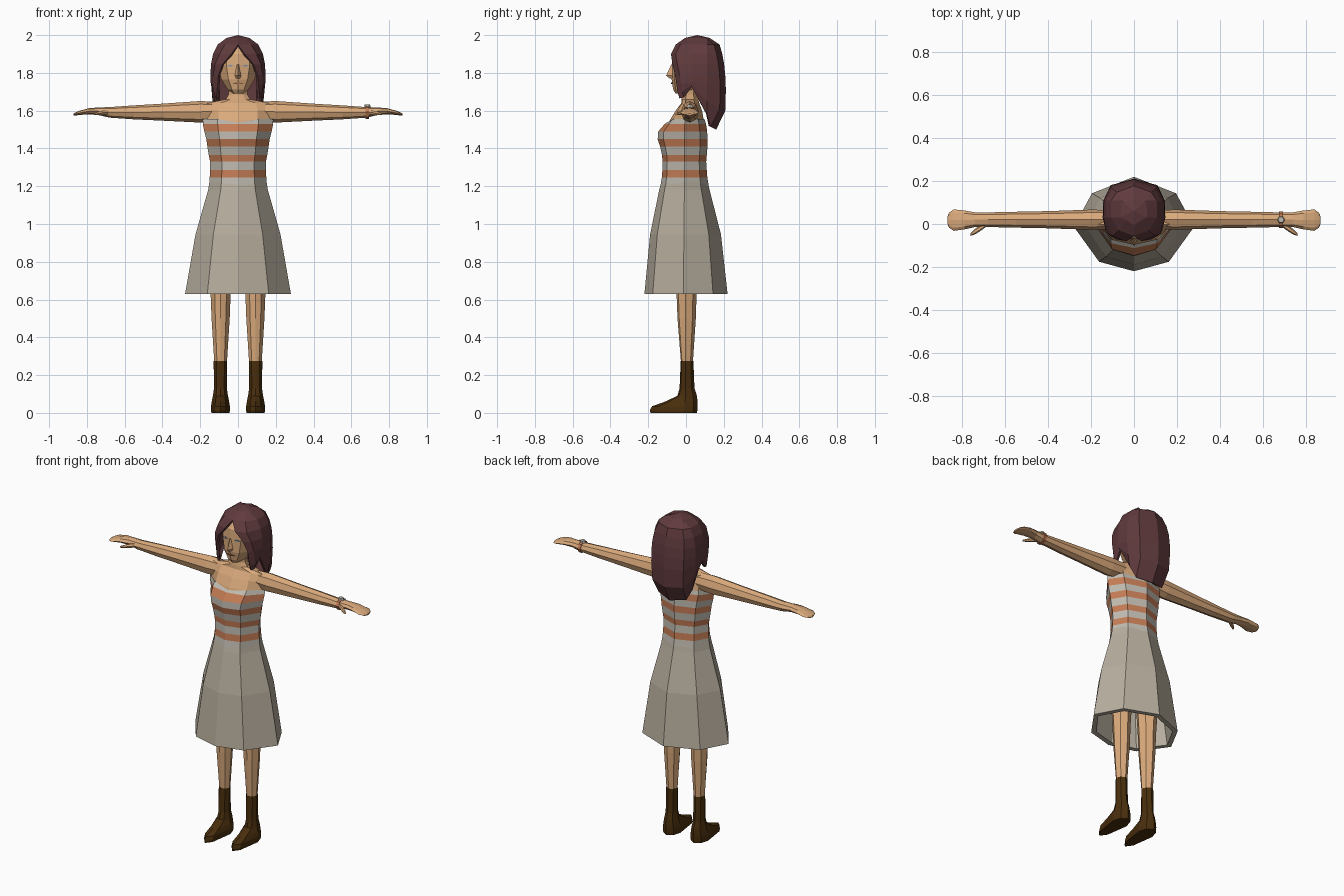
import bpy, bmesh, math
from mathutils import Vector

def material(name, rgb):
    m = bpy.data.materials.new(name)
    m.diffuse_color = (*rgb, 1)
    return m

SKIN = material("skin", (0.70, 0.40, 0.20))
CLOTH = material("grey cloth", (0.47, 0.42, 0.34))
PALE = material("pale cloth", (0.52, 0.49, 0.43))
ORANGE = material("orange stripe", (0.55, 0.20, 0.09))
HAIR = material("dark red hair", (0.115, 0.042, 0.046))
BOOT = material("brown leather", (0.065, 0.027, 0.004))
EYE = material("blue grey", (0.25, 0.30, 0.36))
LIP = material("lip", (0.36, 0.14, 0.08))

def finish(name, bm, mats):
    bmesh.ops.remove_doubles(bm, verts=bm.verts, dist=0.0005)
    bmesh.ops.recalc_face_normals(bm, faces=bm.faces)
    me = bpy.data.meshes.new(name)
    bm.to_mesh(me)
    bm.free()
    for m in mats:
        me.materials.append(m)
    ob = bpy.data.objects.new(name, me)
    bpy.context.collection.objects.link(ob)
    return ob

def loft(name, rings, *mats, caps=(True, True), closed=True, rule=None):
    """Skin a list of point rings; rule gives the material index of each row."""
    bm = bmesh.new()
    rows = [[bm.verts.new(p) for p in r] for r in rings]
    n = len(rows[0])
    for k, (a, b) in enumerate(zip(rows, rows[1:])):
        for i in range(n if closed else n - 1):
            j = (i + 1) % n
            f = bm.faces.new((a[i], a[j], b[j], b[i]))
            f.material_index = rule(k) if rule else 0
    if caps[0]:
        bm.faces.new(rows[0])
    if caps[1]:
        bm.faces.new(rows[-1])
    return finish(name, bm, mats)

# eight-sided body cross-section, as fractions of half width and depth
HALF = [(0.58, -0.8), (1, -0.06), (0.7, 0.65)]
SHAPE = [(0, -1)] + HALF + [(0, 1)] + [(-x, y) for x, y in reversed(HALF)]

def ring(z, w, front, back, cx=0):
    return [(cx + x * w, -y * front if y < 0 else y * back, z) for x, y in SHAPE]

# skirt: outer wall, then inner wall back up
outer = [(1.225, .151, -.13, .115), (1.18, .158, -.142, .125), (.945, .225, -.19, .185), (.63, .28, -.22, .22)]
inner = [(.63, .25, -.19, .19), (.945, .198, -.163, .158), (1.15, .14, -.12, .105)]
loft("skirt", [ring(*r) for r in outer + inner], CLOTH, caps=(False, True))

# striped bodice: every second row is orange
levels = [(1.205, .152, -.135, .12), (1.245, .15, -.128, .113), (1.285, .147, -.125, .11),
          (1.33, .148, -.124, .107), (1.365, .155, -.127, .11), (1.41, .162, -.137, .114),
          (1.45, .168, -.15, .114), (1.49, .178, -.147, .112), (1.53, .186, -.112, .106),
          (1.555, .187, -.088, .098)]
rings = [ring(*r) for r in levels]
rings[-1][0] = (0, -.095, 1.537)          # neckline dip
loft("bodice", rings, PALE, ORANGE, caps=(False, False), rule=lambda k: k % 2)

# shoulders and neck
loft("shoulders_and_neck", [ring(*r) for r in [
    (1.50, .165, -.105, .095), (1.55, .178, -.085, .094), (1.60, .18, -.055, .085),
    (1.64, .165, -.025, .07), (1.66, .065, -.025, .065), (1.685, .05, -.02, .062),
    (1.76, .046, -.03, .06)]], SKIN)

# head
loft("head", [ring(*r) for r in [
    (1.69, .028, -.055, .02), (1.712, .055, -.068, .05), (1.765, .088, -.076, .08),
    (1.84, .106, -.074, .12), (1.90, .108, -.07, .13), (1.955, .07, -.035, .1)]], SKIN)

# nose wedge
loft("nose", [
    [(-.008, -.068, 1.845), (0, -.078, 1.845), (.008, -.068, 1.845)],
    [(-.018, -.068, 1.785), (0, -.105, 1.785), (.018, -.068, 1.785)],
    [(-.014, -.068, 1.772), (0, -.085, 1.770), (.014, -.068, 1.772)]], SKIN)

def plate(name, corners, mat, thick=.003):
    front = [Vector(c) + Vector((0, -thick, 0)) for c in corners]
    back = [Vector(c) + Vector((0, thick, 0)) for c in corners]
    return loft(name, [front, back], mat)

# painted eyes and mouth
for s in (-1, 1):
    plate("eye", [(s * .022, -.0705, 1.838), (s * .04, -.0665, 1.832),
                  (s * .06, -.061, 1.838), (s * .04, -.0665, 1.844)], EYE)
plate("mouth", [(-.028, -.071, 1.745), (0, -.076, 1.741), (.028, -.071, 1.745), (0, -.076, 1.75)], LIP)

# hair: U-shaped sheets around the head, parted in front
def hair_row(z, w, gap, front, back, drops=None):
    half = [(gap, front), (gap + (w - gap) * .65, front + .025), (w, .03),
            (w * .98, .11), (w * .75, back - .03), (0, back)]
    zs = drops or [z] * 6
    pts = [(x, y, h) for (x, y), h in zip(half, zs)]
    return pts + [(-x, y, h) for x, y, h in reversed(pts[:-1])]

hair = loft("hair", [
    [(0, .06, 2.0)] * 11,
    hair_row(1.985, .06, 0, -.005, .125),
    hair_row(1.95, .108, 0, -.055, .178),
    hair_row(1.90, .132, .035, -.08, .192),
    hair_row(1.845, .143, .083, -.071, .202),
    hair_row(1.785, .146, .104, -.058, .208),
    hair_row(1.735, .145, .108, -.05, .211, [1.735, 1.74, 1.75, 1.735, 1.72, 1.71]),
    hair_row(1.62, .138, .112, -.045, .208, [1.70, 1.70, 1.735, 1.655, 1.61, 1.60]),
    hair_row(1.5, .125, .114, -.035, .16, [1.665, 1.67, 1.725, 1.58, 1.515, 1.50])],
    HAIR, caps=(False, False), closed=False)
solid = hair.modifiers.new("thickness", "SOLIDIFY")
solid.thickness = .014
solid.offset = -1

# arms, hands and thumbs: rings along x
def limb_ring(x, y, z, ry, rz, s, n=8):
    return [(s * x, y + ry * math.cos(i * math.tau / n), z + rz * math.sin(i * math.tau / n))
            for i in range(n)]

ARM = [(.11, .02, 1.597, .045, .05), (.2, .02, 1.594, .047, .057), (.4, .02, 1.592, .04, .045),
       (.55, .02, 1.591, .037, .037), (.68, .02, 1.591, .034, .028), (.74, .02, 1.597, .034, .020),
       (.79, .019, 1.597, .044, .016), (.84, .018, 1.588, .05, .011), (.862, .018, 1.582, .035, .008),
       (.87, .018, 1.58, .015, .005)]
THUMB = [(.69, .0, 1.592, .014, .014), (.725, -.025, 1.588, .014, .012),
         (.745, -.038, 1.584, .012, .009), (.762, -.05, 1.582, .006, .005)]
LEG = [(1.0, .075, -.07, .08), (.63, .053, -.05, .056), (.5, .048, -.045, .052), (.26, .033, -.026, .036)]
FOOT = [(.275, .036, -.028, .039), (.13, .034, -.034, .045), (.09, .04, -.046, .058),
        (.06, .046, -.11, .061), (.035, .05, -.18, .061), (.012, .05, -.192, .06), (0, .048, -.188, .058)]
for s in (-1, 1):
    loft("arm", [limb_ring(*r, s) for r in ARM], SKIN)
    loft("thumb", [limb_ring(*r, s, 6) for r in THUMB], SKIN)
    loft("leg", [ring(*r, cx=s * .092) for r in LEG], SKIN)
    loft("boot", [ring(*r, cx=s * .093) for r in FOOT], BOOT)

# bracelet with a small stone on the left wrist
loft("bracelet", [limb_ring(x, .02, 1.592, r + .004, r, 1) for x, r in
                  [(.676, .030), (.676, .035), (.694, .035), (.694, .030), (.676, .030)]],
     ORANGE, caps=(False, False))
loft("bracelet_stone", [[(.685 + r * math.cos(i * math.tau / 6), .02 + r * math.sin(i * math.tau / 6), z)
                         for i in range(6)] for z, r in [(1.618, .018), (1.632, .014)]], PALE)
